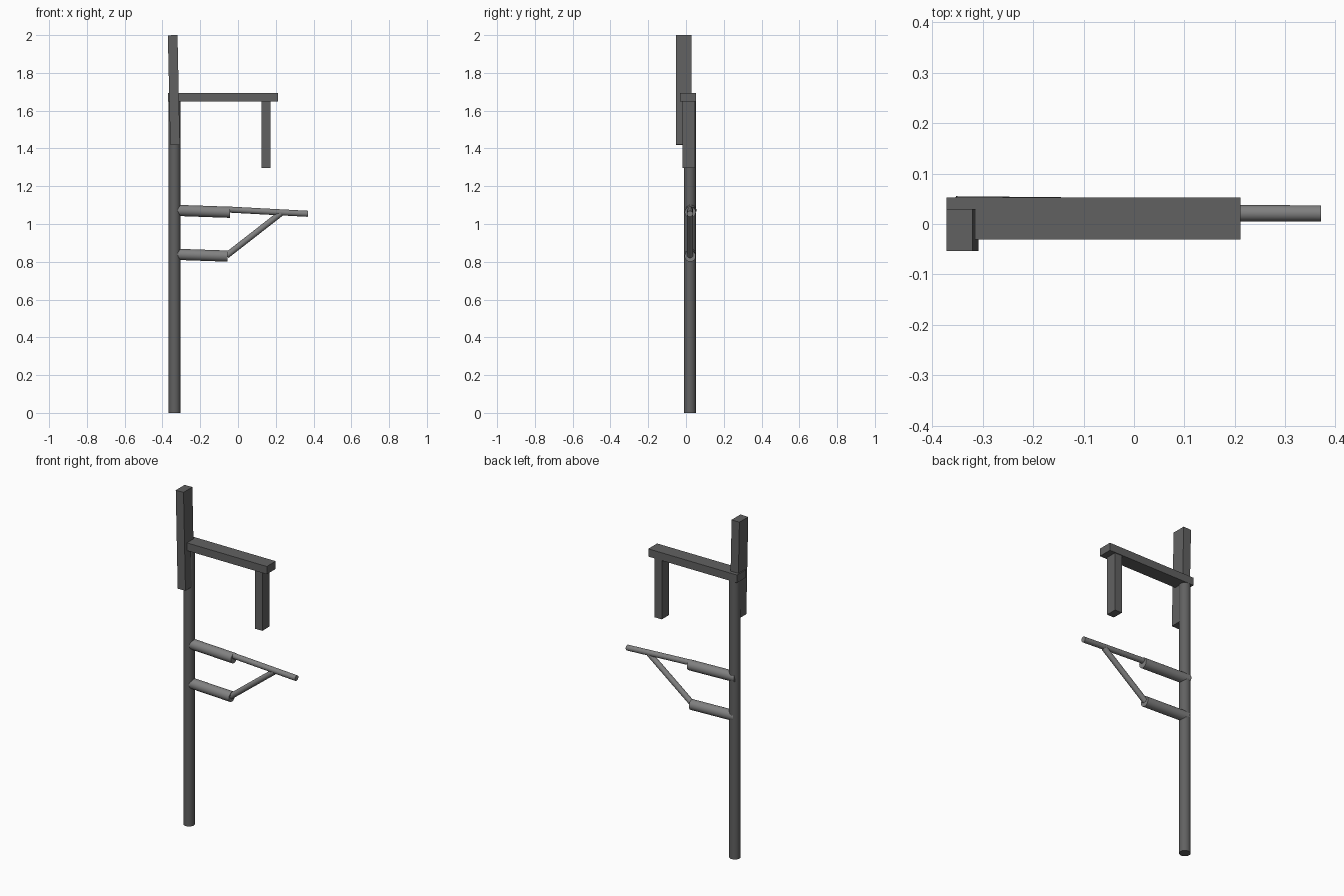
import bpy
from mathutils import Vector

if "Cube" in bpy.data.objects:
    bpy.data.objects.remove(bpy.data.objects["Cube"])


def material(name, value):
    mat = bpy.data.materials.new(name)
    mat.diffuse_color = (value, value, value, 1)
    mat.use_nodes = True
    mat.node_tree.nodes["Principled BSDF"].inputs["Base Color"].default_value = mat.diffuse_color
    return mat


dark = material("dark_grey", 0.12)
mid = material("mid_grey", 0.22)


def rod(name, start, end, radius, mat, sides=32):
    a, b = Vector(start), Vector(end)
    bpy.ops.mesh.primitive_cylinder_add(vertices=sides, radius=radius,
                                        depth=(b - a).length, location=(a + b) / 2)
    ob = bpy.context.object
    ob.name = name
    ob.rotation_euler = (b - a).to_track_quat('Z', 'Y').to_euler()
    bpy.ops.object.shade_smooth_by_angle()
    ob.data.materials.append(mat)
    return ob


def box(name, lo, hi, lean=0.0):
    lo, hi = Vector(lo), Vector(hi)
    bpy.ops.mesh.primitive_cube_add(size=1, location=(lo + hi) / 2)
    ob = bpy.context.object
    ob.name = name
    ob.scale = hi - lo
    bpy.ops.object.transform_apply(location=False, rotation=False, scale=True)
    ob.rotation_euler.y = lean
    ob.data.materials.append(dark)
    return ob


# Main upright pole
rod("pole", (-0.336, 0.021, 0), (-0.336, 0.021, 1.67), 0.031, dark)

# Top frame: slightly leaning post, crossbeam, hanging post
box("upper_post", (-0.365, -0.053, 1.419), (-0.314, 0.03, 1.9995), lean=-0.022)
box("crossbeam", (-0.371, -0.031, 1.648), (0.211, 0.052, 1.694))
box("hanging_post", (0.125, -0.018, 1.297), (0.172, 0.048, 1.66))

# Thick insulator sleeves, running through the pole
rod("upper_sleeve", (-0.353, 0.0255, 1.073), (-0.042, 0.0225, 1.062), 0.0295, mid)
rod("lower_sleeve", (-0.345, 0.0245, 0.84), (-0.055, 0.022, 0.83), 0.0295, mid)

# Thin arm and diagonal brace
rod("arm", (-0.06, 0.022, 1.077), (0.37, 0.021, 1.054), 0.016, mid)
rod("brace", (-0.06, 0.021, 0.833), (0.226, 0.021, 1.056), 0.016, mid)
